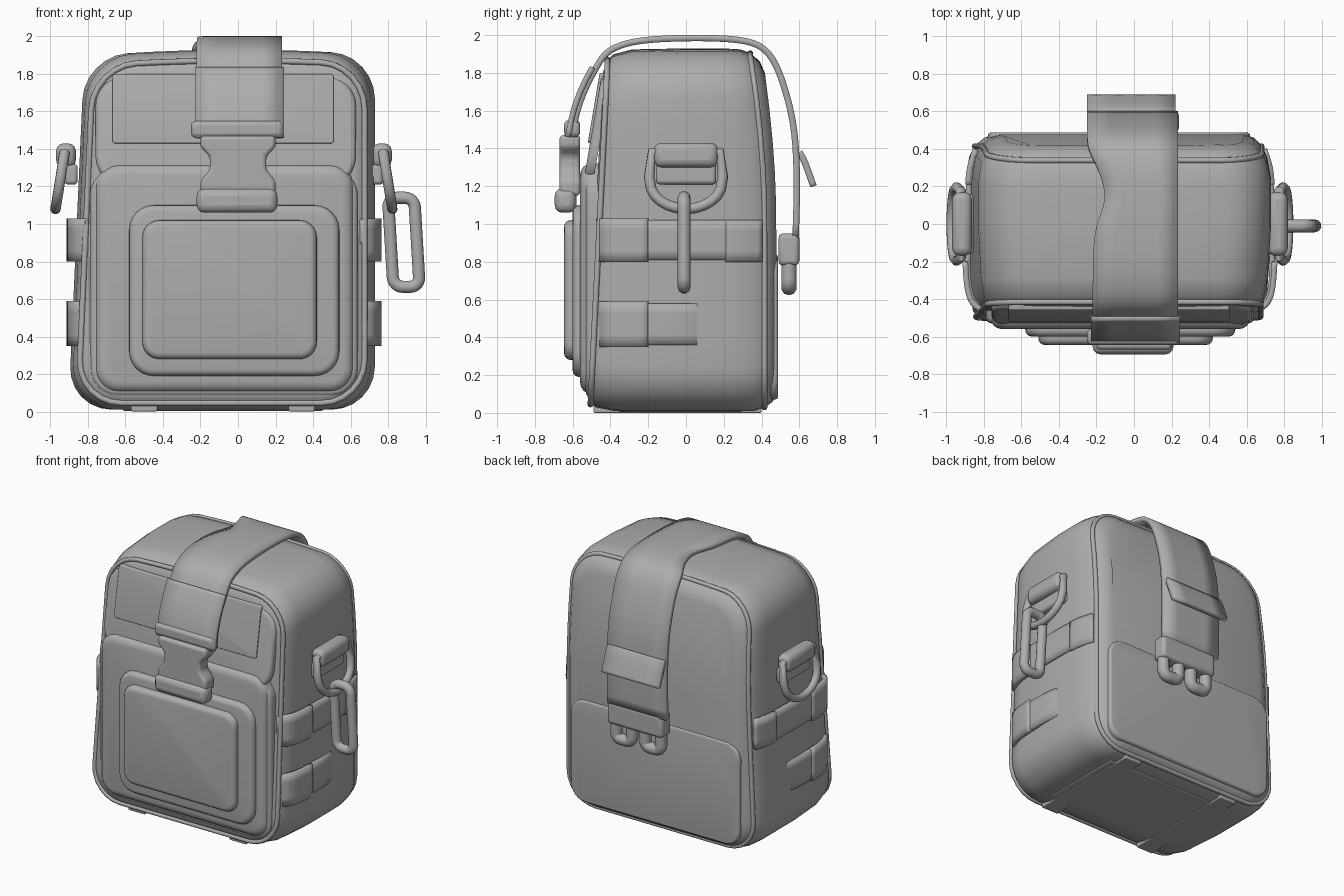
import bpy, bmesh, math
from mathutils import Vector

if "Cube" in bpy.data.objects:
    bpy.data.objects.remove(bpy.data.objects["Cube"], do_unlink=True)

GREY = (0.42, 0.42, 0.42, 1)
grey = bpy.data.materials.new("matte grey")
grey.use_nodes = True
grey.diffuse_color = GREY
grey.node_tree.nodes["Principled BSDF"].inputs["Base Color"].default_value = GREY


def finish(ob, angle=40, bevel=0.0, solid=0.0, subdiv=0):
    """Add modifiers, colour and smooth shading."""
    ob.data.materials.append(grey)
    if subdiv:
        m = ob.modifiers.new("smooth", "SUBSURF")
        m.levels = m.render_levels = subdiv
        m.boundary_smooth = "PRESERVE_CORNERS"
    if solid:
        m = ob.modifiers.new("thickness", "SOLIDIFY")
        m.thickness, m.offset = solid, 0
    if bevel:
        m = ob.modifiers.new("soft edges", "BEVEL")
        m.width, m.segments = bevel, 3
    bpy.ops.object.select_all(action="DESELECT")
    ob.select_set(True)
    bpy.context.view_layer.objects.active = ob
    if ob.type == "CURVE":
        bpy.ops.object.convert(target="MESH")
    bpy.ops.object.shade_smooth_by_angle(angle=math.radians(angle))
    return ob


def mesh_object(name, verts, faces):
    me = bpy.data.meshes.new(name)
    me.from_pydata(verts, [], faces)
    bm = bmesh.new()
    bm.from_mesh(me)
    bmesh.ops.recalc_face_normals(bm, faces=bm.faces)
    bm.to_mesh(me)
    bm.free()
    ob = bpy.data.objects.new(name, me)
    bpy.context.collection.objects.link(ob)
    return ob


def outline(x0, x1, z0, z1, r, arc=7, straight=8):
    """Rounded rectangle with extra points along its straight sides."""
    pts = []
    corners = [(x1 - r, z1 - r), (x0 + r, z1 - r), (x0 + r, z0 + r), (x1 - r, z0 + r)]
    for q, (cx, cz) in enumerate(corners):
        for i in range(arc):
            a = math.pi / 2 * (q + i / (arc - 1))
            pts.append(Vector((cx + r * math.cos(a), cz + r * math.sin(a))))
        a = math.pi / 2 * (q + 1)
        nx, nz = corners[(q + 1) % 4]
        end = Vector((nx + r * math.cos(a), nz + r * math.sin(a)))
        start = pts[-1]
        pts += [start.lerp(end, i / straight) for i in range(1, straight)]
    return pts


def bag_shape(x, y, z):
    """Bag lean: narrowing right side, sloping front, curved back, arched top."""
    if x < 0:
        x += 0.045 * z
    if y < 0:
        y += 0.05 * z
    elif z > 1:
        y -= 0.1 * (z - 1) ** 2 * min(1, y / 0.4)
    if z > 1.4:
        z += 0.07 * (z - 1.4) * (1 - (x / 0.8) ** 2)
    return x, y, z


def loft(name, rings, warp=bag_shape, angle=40):
    """Skin rounded outlines stacked along y."""
    verts, faces = [], []
    for y, *shape in rings:
        loop = outline(*shape)
        verts += [warp(p.x, y, p.y) for p in loop]
    n = len(loop)
    for k in range(len(rings) - 1):
        for i in range(n):
            j = (i + 1) % n
            faces.append((k * n + i, k * n + j, (k + 1) * n + j, (k + 1) * n + i))
    faces += [tuple(range(n)), tuple(range(len(verts) - n, len(verts)))]
    return finish(mesh_object(name, verts, faces), angle)


def panel(name, y_back, y_face, x0, x1, z0, z1, r, soft, lean=0.0):
    """Padded panel with a rounded rim on its outer face."""
    out = math.copysign(1, y_face - y_back)
    rings = [(y_back, x0, x1, z0, z1, r)]
    for i in range(5):
        a = math.pi / 2 * i / 4
        d = soft * (1 - math.cos(a))
        y = y_face - out * soft * (1 - math.sin(a))
        rings.append((y, x0 + d, x1 - d, z0 + d, z1 - d, max(r - d, 0.01)))
    return loft(name, rings, lambda x, y, z: (x, y + lean * z, z))


def box(name, x, y, z, bevel=0.015):
    verts = [(a, b, c) for a in x for b in y for c in z]
    faces = [(0, 1, 3, 2), (4, 5, 7, 6), (0, 1, 5, 4), (2, 3, 7, 6), (0, 2, 6, 4), (1, 3, 7, 5)]
    return finish(mesh_object(name, verts, faces), bevel=bevel)


def prism(name, pts, y0, y1, bevel):
    """Extrude an (x, z) profile along y."""
    n = len(pts)
    verts = [(x, y, z) for y in (y0, y1) for x, z in pts]
    faces = [tuple(range(n)), tuple(range(n, 2 * n))]
    faces += [(i, (i + 1) % n, n + (i + 1) % n, n + i) for i in range(n)]
    return finish(mesh_object(name, verts, faces), bevel=bevel)


def ribbon(name, pairs, thick):
    """Webbing strip through pairs of edge points."""
    verts = [v for pair in pairs for v in pair]
    faces = [(2 * i, 2 * i + 1, 2 * i + 3, 2 * i + 2) for i in range(len(pairs) - 1)]
    return finish(mesh_object(name, verts, faces), solid=thick, subdiv=2)


def tube(name, pts, radius):
    cu = bpy.data.curves.new(name, "CURVE")
    cu.dimensions = "3D"
    cu.bevel_depth, cu.bevel_resolution = radius, 3
    sp = cu.splines.new("POLY")
    sp.points.add(len(pts) - 1)
    for p, co in zip(sp.points, pts):
        p.co = (*co, 1)
    sp.use_cyclic_u = True
    ob = bpy.data.objects.new(name, cu)
    bpy.context.collection.objects.link(ob)
    return finish(ob, 60)


# Main body with piping on the front and back rims
loft("bag_body", [
    (-0.53, -0.80, 0.62, 0.10, 1.77, 0.18), (-0.515, -0.84, 0.66, 0.06, 1.82, 0.22),
    (-0.48, -0.87, 0.69, 0.03, 1.865, 0.24), (-0.38, -0.89, 0.71, 0.01, 1.89, 0.24),
    (-0.10, -0.905, 0.73, 0.01, 1.895, 0.23), (0.25, -0.905, 0.73, 0.01, 1.895, 0.23),
    (0.36, -0.89, 0.71, 0.01, 1.89, 0.23), (0.42, -0.86, 0.68, 0.03, 1.87, 0.22),
    (0.46, -0.81, 0.64, 0.06, 1.83, 0.20), (0.478, -0.75, 0.58, 0.11, 1.77, 0.16)])
for name, y, shape in (("front_piping", -0.508, (-0.855, 0.675, 0.045, 1.84, 0.23)),
                       ("back_piping", 0.415, (-0.86, 0.68, 0.03, 1.87, 0.22))):
    tube(name, [bag_shape(p.x, y, p.y) for p in outline(*shape)], 0.016)

# Back padding and base
panel("lower_back_pad", 0.43, 0.488, -0.78, 0.62, 0.07, 0.84, 0.12, 0.02)
box("base_plate", (-0.62, 0.46), (-0.36, 0.30), (0.004, 0.05))
for x in (-0.50, 0.34):
    box("base_band", (x - 0.07, x + 0.07), (-0.49, 0.40), (0, 0.04), 0.008)

# Stepped front pockets below a sloping upper panel with a plain patch
panel("upper_front_panel", -0.70, -0.751, -0.76, 0.63, 1.20, 1.79, 0.16, 0.03, 0.17)
panel("lower_front_panel", -0.46, -0.53, -0.79, 0.64, 0.08, 1.30, 0.15, 0.03)
panel("front_pocket", -0.46, -0.56, -0.765, 0.62, 0.10, 1.32, 0.13, 0.06)
panel("pocket_frame", -0.53, -0.60, -0.58, 0.54, 0.19, 1.10, 0.13, 0.035)
panel("pocket_face", -0.56, -0.645, -0.51, 0.42, 0.28, 1.02, 0.09, 0.035)
panel("front_patch", -0.72, -0.763, -0.67, 0.51, 1.43, 1.80, 0.015, 0.006, 0.17)

# Strap wrapping front to back, with a waist on top
path = [(-0.605, 1.46), (-0.58, 1.60), (-0.53, 1.73), (-0.475, 1.83), (-0.425, 1.915), (-0.32, 1.958), (-0.2, 1.978),
        (0, 1.985), (0.12, 1.985), (0.28, 1.978), (0.40, 1.95), (0.475, 1.86), (0.53, 1.70), (0.58, 1.5),
        (0.59, 1.2), (0.58, 0.93)]
waist = {0: -0.21, 0.12: -0.14, 0.28: -0.18}
ribbon("main_strap", [((waist.get(y, -0.22 if y < 0 else -0.25), y, z), (0.235, y, z)) for y, z in path], 0.034)
ribbon("strap_front_fold", [((-0.23, y - 0.02, z), (0.245, y - 0.02, z)) for y, z in path[:4]], 0.03)
ribbon("strap_back_flap", [((-0.25, y, z), (0.22, y, z)) for y, z in
                           [(0.60, 1.38), (0.625, 1.34), (0.65, 1.27), (0.675, 1.2)]], 0.035)

# Rear strap end with two hook loops
box("rear_strap_end", (-0.22, 0.24), (0.49, 0.60), (0.78, 0.95), 0.025)
for x in (-0.11, 0.13):
    tube("rear_hook_loop", [(p.x, 0.545, p.y) for p in outline(x - 0.065, x + 0.065, 0.665, 0.82, 0.04)], 0.042)

# Front release buckle
box("buckle_top_bar", (-0.25, 0.24), (-0.645, -0.56), (1.46, 1.55), 0.025)
half = [(0.20, 1.47), (0.20, 1.41), (0.15, 1.36), (0.15, 1.29), (0.20, 1.23), (0.20, 1.15)]
prism("buckle_body", half + [(-x, z) for x, z in reversed(half)], -0.67, -0.56, 0.02)
box("buckle_lower_bar", (-0.22, 0.21), (-0.695, -0.58), (1.06, 1.19), 0.04)

# Side webbing, ring tabs and rings, mirrored about the bag centre
CX = -0.075
for side, name in ((1, "left"), (-1, "right")):
    def at(x):
        return CX + side * x

    def band(part, run, z0, z1, thick):
        ribbon(name + part, [((at(x), y, z0), (at(x), y, z1)) for x, y in run], thick)

    front = [(0.72, -0.46), (0.782, -0.43), (0.808, -0.34), (0.815, -0.2)]
    for z0, z1, y_end in ((0.81, 1.02, 0.39), (0.36, 0.58, 0.11)):
        band("_webbing", front + [(0.81, y_end - 0.1), (0.77, y_end)], z0, z1, 0.03)
        band("_webbing_loop", [(x + 0.01, y) for x, y in front], z0 - 0.01, z1 + 0.01, 0.03)
    band("_webbing_end", [(0.81, 0.21), (0.805, 0.30), (0.77, 0.40)], 0.80, 1.02, 0.03)
    box(name + "_ring_tab", sorted((at(0.79), at(0.895))), (-0.17, 0.17), (1.30, 1.43), 0.04)
    box(name + "_tab_base", sorted((at(0.78), at(0.85))), (-0.16, 0.16), (1.21, 1.32), 0.02)
    ring = [(-0.18, 1.38), (-0.195, 1.25)]
    ring += [(-0.19 * math.cos(a), 1.22 - 0.14 * math.sin(a)) for a in [math.pi * i / 12 for i in range(13)]]
    ring += [(0.195, 1.25), (0.18, 1.38)]
    tube(name + "_d_ring", [(at(0.85 + 0.16 * (1.38 - z)), y, z) for y, z in ring], 0.028)

# Snap hook hanging from the left ring
hook = outline(0.80, 0.94, 0.665, 1.14, 0.05)
tube("snap_hook", [(p.x + 0.06 * (1.14 - p.y), -0.01, p.y) for p in hook], 0.034)
